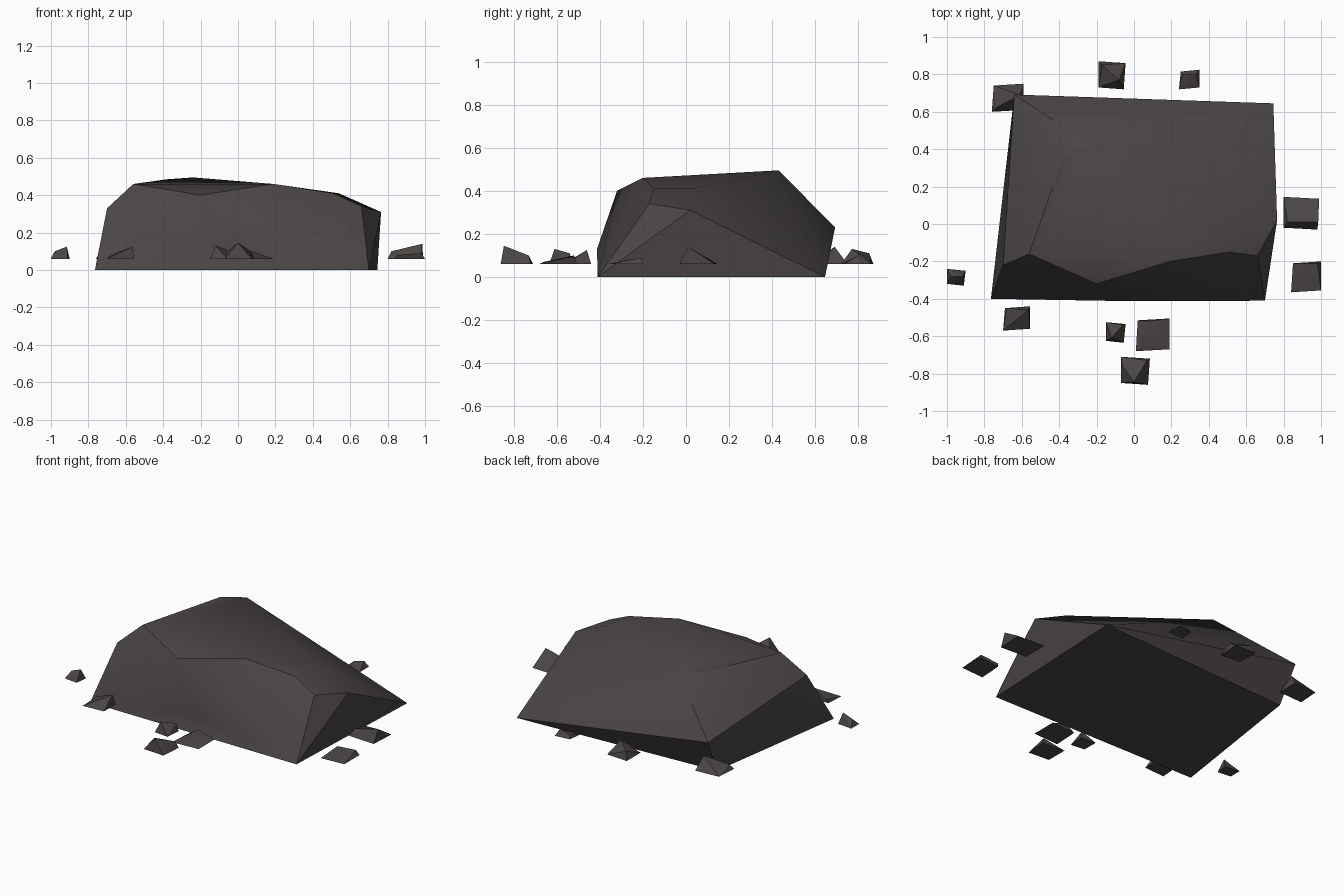
import bpy, bmesh, math

# Single dark stone colour
stone = bpy.data.materials.new("dark stone")
stone.diffuse_color = (0.068, 0.060, 0.058, 1)


def hull(name, points, angle):
    """Chiselled stone: convex hull around a few corner points."""
    bm = bmesh.new()
    for p in points:
        bm.verts.new(p)
    res = bmesh.ops.convex_hull(bm, input=bm.verts[:])
    junk = {v for v in res["geom_interior"] + res["geom_unused"]
            if isinstance(v, bmesh.types.BMVert)}
    bmesh.ops.delete(bm, geom=list(junk), context='VERTS')
    bmesh.ops.recalc_face_normals(bm, faces=bm.faces[:])
    mesh = bpy.data.meshes.new(name)
    bm.to_mesh(mesh)
    bm.free()
    mesh.materials.append(stone)
    ob = bpy.data.objects.new(name, mesh)
    bpy.context.collection.objects.link(ob)
    bpy.ops.object.select_all(action='DESELECT')
    ob.select_set(True)
    bpy.context.view_layer.objects.active = ob
    bpy.ops.object.shade_smooth_by_angle(angle=math.radians(angle))
    return ob


# Boulder: base corners, front bulge, shoulder rim, crown
hull("boulder", [
    (-0.765, -0.40, 0), (0.70, -0.41, 0), (0.745, 0.645, 0), (-0.62, 0.575, 0),
    (0.0, -0.413, 0.13), (-0.64, 0.692, 0.23),
    (-0.70, -0.22, 0.33), (-0.56, -0.16, 0.46), (-0.20, -0.32, 0.40),
    (0.19, -0.20, 0.46), (0.51, -0.15, 0.41), (0.66, -0.17, 0.34),
    (0.765, 0.02, 0.31), (0.54, 0.03, 0.41),
    (-0.24, 0.43, 0.495), (-0.38, 0.36, 0.485)], 30)

# Pebbles: x range, y range, then the raised corner points
FLOOR = 0.06
pebbles = [
    (-0.76, -0.59, 0.60, 0.75, [(-0.61, 0.69, 0.14), (-0.74, 0.62, 0.09)]),
    (-0.19, -0.045, 0.72, 0.87, [(-0.08, 0.77, 0.13), (-0.17, 0.85, 0.11)]),
    (0.24, 0.35, 0.72, 0.825, [(0.33, 0.80, 0.10), (0.26, 0.80, 0.08)]),
    (0.80, 0.99, -0.03, 0.145, [(0.985, 0.01, 0.14), (0.82, 0.01, 0.10)]),
    (0.84, 1.00, -0.365, -0.20, [(0.98, -0.21, 0.09), (0.85, -0.21, 0.08)]),
    (-1.00, -0.90, -0.33, -0.24, [(-0.915, -0.28, 0.125), (-0.98, -0.28, 0.10)]),
    (-0.70, -0.555, -0.57, -0.44, [(-0.565, -0.46, 0.125), (-0.68, -0.45, 0.08)]),
    (-0.15, -0.045, -0.635, -0.525, [(-0.12, -0.61, 0.13), (-0.06, -0.54, 0.11)]),
    (0.01, 0.19, -0.68, -0.505, [(0.08, -0.52, 0.10), (0.03, -0.66, 0.07)]),
    (-0.07, 0.085, -0.86, -0.71, [(0.0, -0.845, 0.145), (0.07, -0.73, 0.10),
                                  (-0.06, -0.76, 0.10)]),
]
for i, (x0, x1, y0, y1, peaks) in enumerate(pebbles):
    s = 0.01 if i % 2 else -0.01          # slight skew of the footprint
    a, b = max(s, 0), max(-s, 0)
    base = [(x0, y0 + a, FLOOR), (x1 - a, y0 + b, FLOOR),
            (x1, y1 - a, FLOOR), (x0 + b, y1 - b, FLOOR)]
    hull(f"pebble_{i + 1}", base + peaks, 30)
